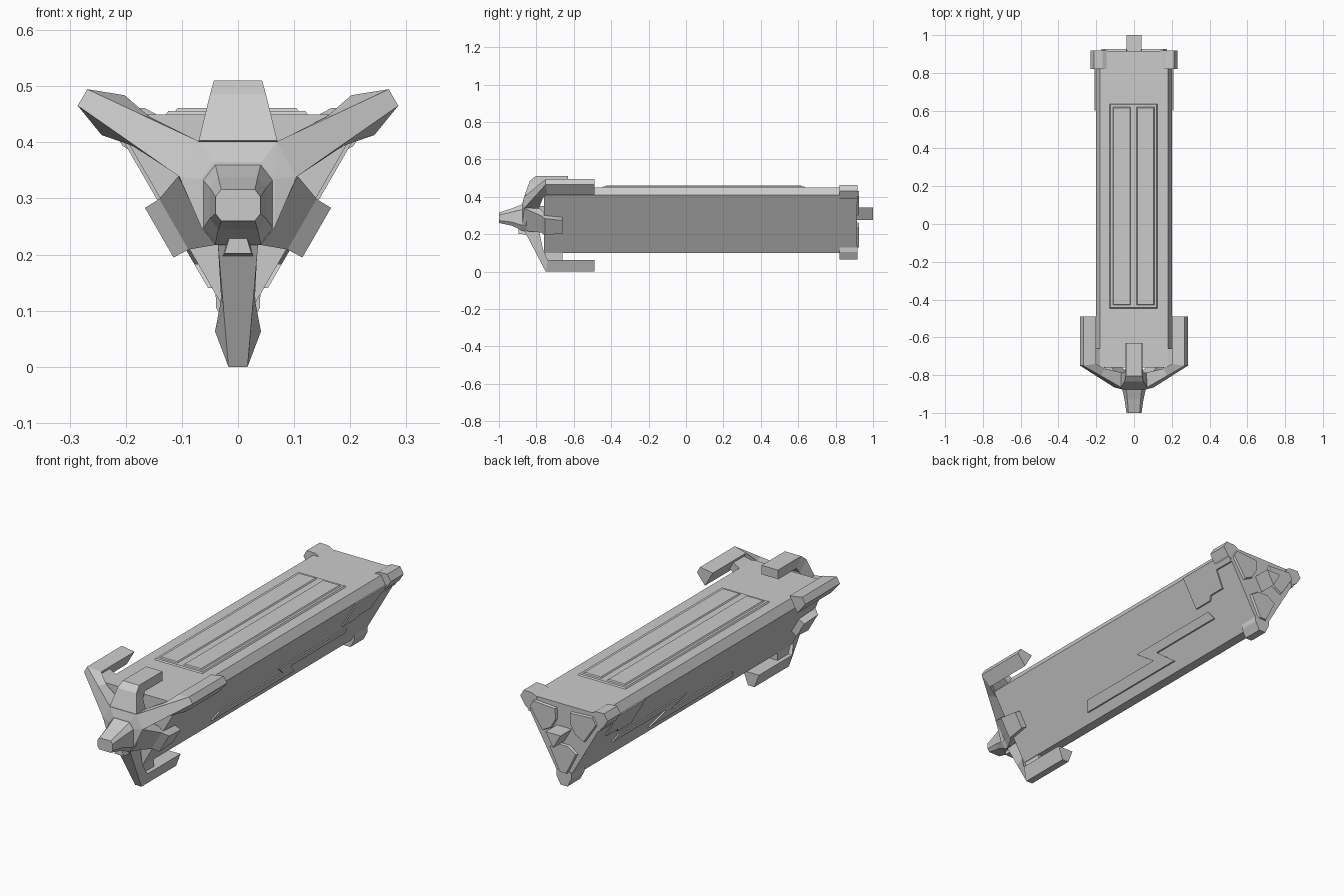
import bpy, bmesh
from math import cos, sin, radians
from mathutils import Vector

if "Cube" in bpy.data.objects:
    bpy.data.objects.remove(bpy.data.objects["Cube"])

C = 0.32                                # height of the long axis
CORNERS = {"right": 30, "left": 150, "bottom": 270}


def pt(a, u, t, y):
    """Point at distance u from the axis in direction a, shifted sideways by t."""
    a = radians(a)
    return Vector((u * cos(a) - t * sin(a), y, C + u * sin(a) + t * cos(a)))


def finish(name, bm):
    bmesh.ops.recalc_face_normals(bm, faces=bm.faces[:])
    me = bpy.data.meshes.new(name)
    bm.to_mesh(me)
    bm.free()
    ob = bpy.data.objects.new(name, me)
    bpy.context.collection.objects.link(ob)
    return ob


def loft(name, rings):
    """Skin equal-sized point rings and cap both ends."""
    bm = bmesh.new()
    vs = [[bm.verts.new(p) for p in r] for r in rings]
    n = len(vs[0])
    for a, b in zip(vs, vs[1:]):
        for i in range(n):
            j = (i + 1) % n
            bm.faces.new((a[i], a[j], b[j], b[i]))
    bm.faces.new(vs[0])
    bm.faces.new(vs[-1])
    return finish(name, bm)


def hull(name, pts):
    bm = bmesh.new()
    for p in pts:
        bm.verts.new(p)
    res = bmesh.ops.convex_hull(bm, input=bm.verts[:])
    bmesh.ops.dissolve_limit(bm, angle_limit=0.01, verts=bm.verts[:], edges=bm.edges[:])
    return finish(name, bm)


def band(name, a, stations):
    """Bar in direction a: each station is outer (y, u, half width), inner (y, u, half width)."""
    loft(name, [[pt(a, uo, wo, yo), pt(a, uo, -wo, yo), pt(a, ui, -wi, yi), pt(a, ui, wi, yi)]
                for yo, uo, wo, yi, ui, wi in stations])


def prism(name, a, profile, y0, y1):
    loft(name, [[pt(a, u, t, y) for u, t in profile] for y in (y0, y1)])


def mirrored(half):
    return half + [(u, -t) for u, t in reversed(half)]


def octagon(y, w, z0, z1, k):
    """Chamfered rectangle ring for the nose."""
    c = k * w
    return [Vector(p) for p in ((w, y, z0 + c * 1.3), (w, y, z1 - c * 1.3), (w - c, y, z1), (c - w, y, z1),
                                (-w, y, z1 - c * 1.3), (-w, y, z0 + c * 1.3), (c - w, y, z0), (w - c, y, z0))]


# Main hull: triangle with cut corners
loft("main_hull", [[pt(a, 0.22, t, y) for a in CORNERS.values() for t in (-0.023, 0.023)]
                   for y in (-0.76, 0.915)])

# Top deck plate with two raised panels
def deck(name, x0, x1, y0, y1, z0, z1, b):
    loft(name, [[(x0 + i, y0 + i, z), (x1 - i, y0 + i, z), (x1 - i, y1 - i, z), (x0 + i, y1 - i, z)]
                for z, i in ((z0, 0), (z1, b))])

deck("deck_plate", -0.132, 0.128, -0.45, 0.64, 0.445, 0.456, 0.008)
deck("deck_panel_left", -0.115, -0.015, -0.433, 0.622, 0.452, 0.461, 0.007)
deck("deck_panel_right", 0.011, 0.111, -0.433, 0.622, 0.452, 0.461, 0.007)

# Raised plates on the two side faces
ZIGZAG = [(-0.27, 0.14), (-0.245, 0.183), (0.23, 0.183), (0.15, 0.24), (0.66, 0.24),
          (0.68, 0.205), (0.27, 0.205), (0.35, 0.14)]
STEPPED = [(0.6, 0.41), (0.6, 0.275), (0.7, 0.275), (0.715, 0.293), (0.8, 0.293),
           (0.81, 0.37), (0.916, 0.37), (0.916, 0.41)]
for side, s in (("right", 1), ("left", -1)):
    for name, outline in (("zigzag_plate", ZIGZAG), ("stepped_plate", STEPPED)):
        rings = []
        for d in (0.126, 0.136):
            rings.append([(s * (d + 0.5 * (z - C)) / 0.866, y, z) for y, z in outline])
        loft(f"{name}_{side}", rings)
    # Wedge flap folded back over each side face
    band(f"side_flap_{side}", -30 if s > 0 else 210, [
        (-0.865, 0.083, 0.07, -0.79, 0.07, 0.07),
        (-0.775, 0.132, 0.052, -0.755, 0.11, 0.052),
        (-0.755, 0.162, 0.051, -0.74, 0.12, 0.051),
        (-0.66, 0.162, 0.04, -0.66, 0.12, 0.04)])

# Top flap hooked back over the deck
band("top_flap", 90, [
    (-0.865, 0.083, 0.07, -0.79, 0.07, 0.07),
    (-0.835, 0.165, 0.05, -0.785, 0.12, 0.05),
    (-0.805, 0.19, 0.043, -0.765, 0.147, 0.045),
    (-0.63, 0.19, 0.043, -0.63, 0.147, 0.045)])

for name, a in CORNERS.items():
    # Front arm with its long claw
    band(f"front_arm_{name}", a, [
        (-0.865, 0.1, 0.036, -0.79, 0.08, 0.036),
        (-0.805, 0.215, 0.026, -0.765, 0.2, 0.03),
        (-0.75, 0.32, 0.017, -0.74, 0.257, 0.041),
        (-0.49, 0.32, 0.017, -0.49, 0.257, 0.041)])
    # Gusset between claw and hull
    prism(f"claw_gusset_{name}", a, mirrored([(0.2, 0.02), (0.262, 0.02)]), -0.755, -0.66)
    # Rear corner cap
    prism(f"rear_cap_{name}", a, mirrored([(0.185, 0.04), (0.215, 0.039), (0.255, 0.018)]), 0.82, 0.918)
    # Rear face panel, slightly tapered
    half = [(0.055, 0.03), (0.085, 0.075), (0.195, 0.02)]
    small = [(0.06, 0.027), (0.087, 0.068), (0.19, 0.017)]
    loft(f"rear_panel_{name}", [[pt(a, u, t, y) for u, t in mirrored(h)]
                                for h, y in ((half, 0.91), (small, 0.926))])

# Tail spike: small triangular bar
loft("tail_spike", [[pt(a, 0.045, 0, y) for a in CORNERS.values()] for y in (0.9, 1.0)])

# Hub, blended into the nose base
hub = hull("front_hub", [pt(a, 0.1, t, y) for a in CORNERS.values() for t in (-0.036, 0.036)
                         for y in (-0.865, -0.79)] + octagon(-0.875, 0.066, 0.22, 0.365, 0.35))

# Nose and the small chin under it
loft("nose", [octagon(-1.0, 0.04, 0.26, 0.316, 0.25), octagon(-0.93, 0.05, 0.245, 0.338, 0.3),
              octagon(-0.87, 0.063, 0.217, 0.362, 0.35), octagon(-0.84, 0.063, 0.217, 0.362, 0.35)])
loft("chin", [[(-w, y, z0), (w, y, z0), (w * 0.65, y, z1), (-w * 0.65, y, z1)]
              for y, w, z0, z1 in ((-0.895, 0.024, 0.202, 0.23), (-0.85, 0.027, 0.197, 0.235))])

# Neck joining hub and hull
prism("neck", 90, [(0.03, 0.04), (0.03, -0.04), (-0.04, -0.03), (-0.04, 0.03)], -0.8, -0.75)
